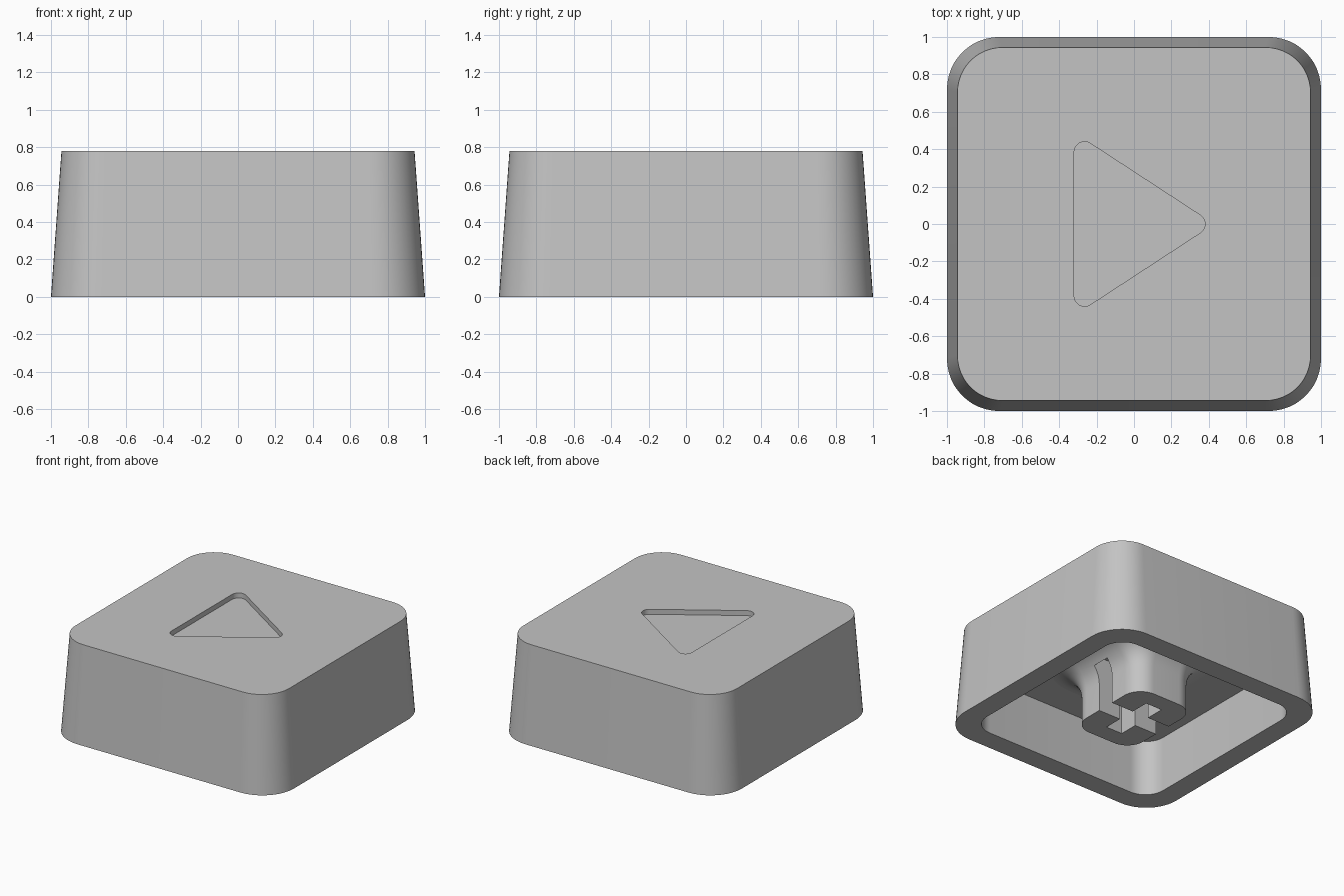
import bpy
import bmesh
from math import sin, cos, pi, atan2
from mathutils import Vector

if "Cube" in bpy.data.objects:
    bpy.data.objects.remove(bpy.data.objects["Cube"], do_unlink=True)

# Single colour
grey = bpy.data.materials.new("plain grey")
grey.use_nodes = True
grey.diffuse_color = (0.55, 0.55, 0.55, 1)
grey.node_tree.nodes["Principled BSDF"].inputs["Base Color"].default_value = (0.55, 0.55, 0.55, 1)

HEIGHT = 0.778
CEILING = 0.444


def rounded_polygon(centres, radius, steps=12):
    """Outline around counter-clockwise corner centres, with round corners."""
    pts = []
    n = len(centres)
    for i in range(n):
        prev, here, nxt = (Vector(centres[(i + k) % n]) for k in (-1, 0, 1))
        into, out = here - prev, nxt - here
        start = atan2(into.y, into.x) - pi / 2
        turn = (atan2(out.y, out.x) - pi / 2 - start) % (2 * pi)
        for s in range(steps + 1):
            a = start + turn * s / steps
            pts.append((here.x + radius * cos(a), here.y + radius * sin(a)))
    return pts


def rounded_rect(half_x, half_y, radius):
    x, y = half_x - radius, half_y - radius
    return rounded_polygon([(x, -y), (x, y), (-x, y), (-x, -y)], radius)


def loft(name, sections):
    """Closed solid through (outline, z) sections, bottom to top."""
    bm = bmesh.new()
    rings = [[bm.verts.new((x, y, z)) for x, y in outline] for outline, z in sections]
    bm.faces.new(rings[0][::-1])
    bm.faces.new(rings[-1])
    n = len(rings[0])
    for low, high in zip(rings, rings[1:]):
        for i in range(n):
            j = (i + 1) % n
            bm.faces.new((low[i], low[j], high[j], high[i]))
    mesh = bpy.data.meshes.new(name)
    bm.to_mesh(mesh)
    bm.free()
    mesh.materials.append(grey)
    obj = bpy.data.objects.new(name, mesh)
    bpy.context.collection.objects.link(obj)
    return obj


def box(name, half_x, half_y, low, high):
    outline = [(half_x, -half_y), (half_x, half_y), (-half_x, half_y), (-half_x, -half_y)]
    return loft(name, [(outline, low), (outline, high)])


def carve(obj, cutters):
    """Subtract the cutters, keep the result as plain mesh, shade smooth."""
    for cutter in cutters:
        cutter.hide_render = True
        mod = obj.modifiers.new("cut", "BOOLEAN")
        mod.operation = "DIFFERENCE"
        mod.solver = "EXACT"
        mod.object = cutter
    graph = bpy.context.evaluated_depsgraph_get()
    mesh = bpy.data.meshes.new_from_object(obj.evaluated_get(graph))
    obj.modifiers.clear()
    obj.data = mesh
    for cutter in cutters:
        bpy.data.objects.remove(cutter, do_unlink=True)
    bpy.ops.object.select_all(action="DESELECT")
    obj.select_set(True)
    bpy.context.view_layer.objects.active = obj
    bpy.ops.object.shade_smooth_by_angle(angle=pi / 6)


# Tapered cap shell, hollow below, with a shallow triangular recess on top
shell = loft("cap_shell", [(rounded_rect(1, 1, 0.28), 0),
                           (rounded_rect(0.944, 0.944, 0.24), HEIGHT)])
inside = rounded_rect(0.833, 0.833, 0.167)
cavity = loft("cavity_cutter", [(inside, -0.1), (inside, CEILING)])
triangle = rounded_polygon([(0.324, 0), (-0.264, 0.384), (-0.264, -0.384)], 0.056)
recess = loft("recess_cutter", [(triangle, HEIGHT - 0.04), (triangle, HEIGHT + 0.1)])
carve(shell, [cavity, recess])

# Stem flaring into the ceiling
FLARE = 0.222
STEPS = 10
sections = [(rounded_rect(0.268, 0.365, 0.15), 0)]
for i in range(STEPS + 1):
    a = pi / 2 * i / STEPS
    grow = FLARE * (1 - cos(a))
    z = CEILING - FLARE + FLARE * sin(a)
    sections.append((rounded_rect(0.268 + grow, 0.365 + grow, 0.15 + grow), z))
sections.append((sections[-1][0], CEILING + 0.03))
stem = loft("stem", sections)

# Cross-shaped socket
SLOT = 0.072
carve(stem, [box("slot_cutter_x", 0.315, SLOT, -0.1, CEILING),
             box("slot_cutter_y", SLOT, 0.224, -0.1, CEILING)])
